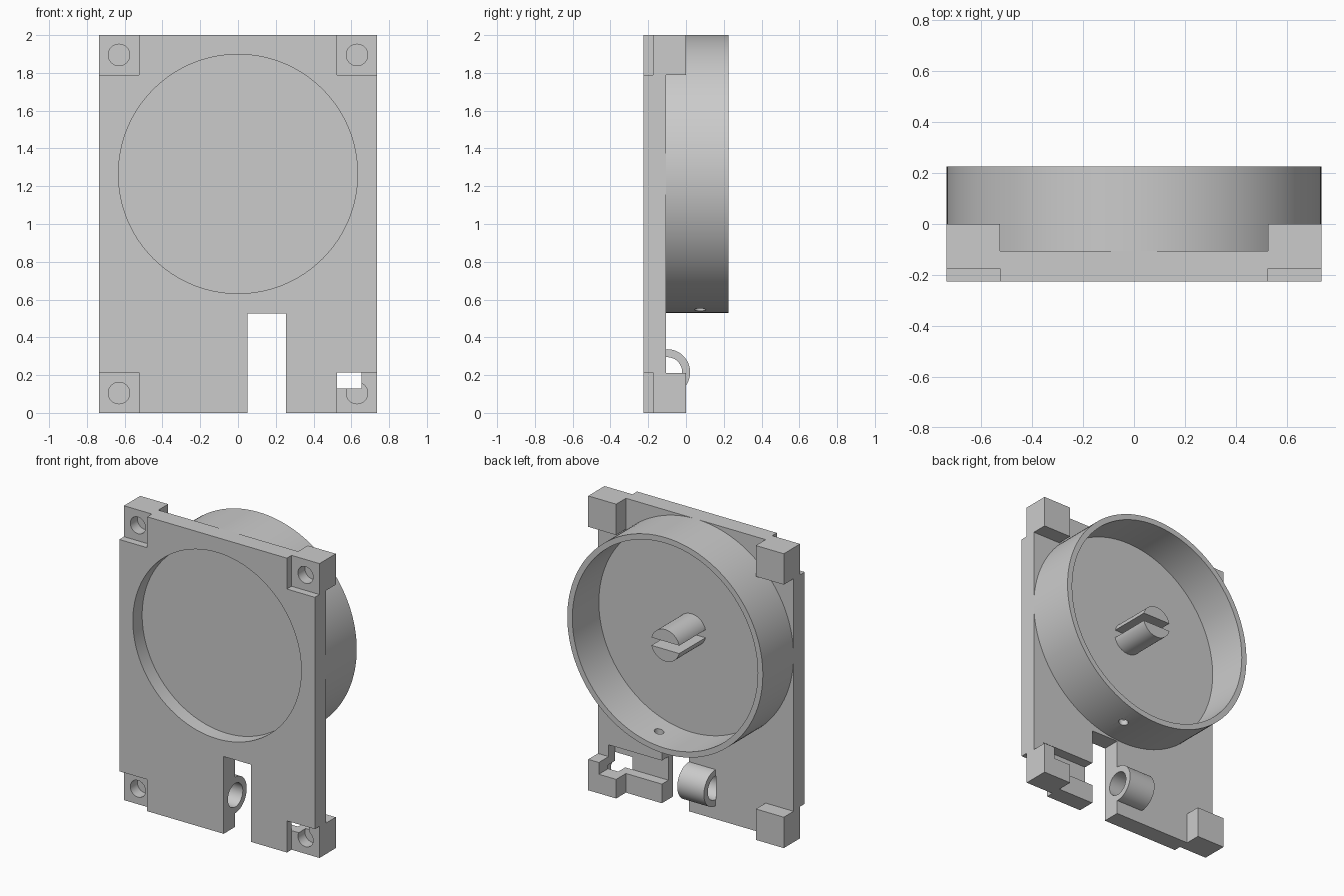
import bpy, math
from mathutils import Matrix, Vector

if "Cube" in bpy.data.objects:
    bpy.data.objects.remove(bpy.data.objects["Cube"], do_unlink=True)

grey = bpy.data.materials.new("plain_grey")
grey.use_nodes = True
grey.diffuse_color = (0.6, 0.6, 0.6, 1)
grey.node_tree.nodes["Principled BSDF"].inputs["Base Color"].default_value = (0.6, 0.6, 0.6, 1)

HALF, FRONT, BACK = 0.735, -0.225, -0.105
DIAL_Z = 1.265


def finish(name):
    ob = bpy.context.object
    ob.name = name
    ob.data.materials.append(grey)
    return ob


def box(name, x, y, z):
    """Box from three (low, high) ranges."""
    spans = (x, y, z)
    bpy.ops.mesh.primitive_cube_add(size=1)
    ob = finish(name)
    ob.data.transform(Matrix.Translation([(a + b) / 2 for a, b in spans])
                      @ Matrix.Diagonal([b - a for a, b in spans]).to_4x4())
    return ob


def cylinder(name, radius, start, end, sides=64):
    """Cylinder running between two points."""
    start, end = Vector(start), Vector(end)
    axis = end - start
    bpy.ops.mesh.primitive_cylinder_add(vertices=sides, radius=radius, depth=axis.length)
    ob = finish(name)
    ob.data.transform(Matrix.Translation((start + end) / 2)
                      @ axis.to_track_quat("Z", "Y").to_matrix().to_4x4())
    return ob


def combine(target, tool, operation="DIFFERENCE"):
    bpy.context.view_layer.objects.active = target
    mod = target.modifiers.new("cut", "BOOLEAN")
    mod.operation, mod.solver, mod.object = operation, "EXACT", tool
    bpy.ops.object.modifier_apply(modifier=mod.name)
    bpy.data.objects.remove(tool, do_unlink=True)


def smooth(ob):
    bpy.ops.object.select_all(action="DESELECT")
    ob.select_set(True)
    bpy.context.view_layer.objects.active = ob
    bpy.ops.object.shade_smooth_by_angle(angle=math.radians(30))


# Base plate with a corner post behind each corner
plate = box("base_plate", (-HALF, HALF), (FRONT, BACK), (0, 2))
corners = [(sx, top) for sx in (-1, 1) for top in (False, True)]
for sx, top in corners:
    x = sorted((sx * 0.525, sx * HALF))
    z = (1.79, 2) if top else (0, 0.21)
    combine(plate, box("post", x, (-0.15, 0), z), "UNION")

# Cable tube beside the slot
combine(plate, cylinder("tube", 0.122, (-0.15, -0.1, 0.215), (0.1, -0.1, 0.215)), "UNION")

# Front notches and blind screw holes
for sx, top in corners:
    x = sorted((sx * 0.525, sx * 0.8))
    z = (1.79, 2.1) if top else (-0.1, 0.215)
    combine(plate, box("notch", x, (-0.3, -0.175), z))
    hx, hz = sx * 0.63, 1.895 if top else 0.105
    combine(plate, cylinder("hole", 0.057, (hx, -0.2, hz), (hx, -0.1, hz), 32))

# Front recess, bottom slot, rear pocket and tube bore
combine(plate, cylinder("recess", 0.633, (0, -0.3, DIAL_Z), (0, -0.125, DIAL_Z), 128))
combine(plate, box("slot", (0.05, 0.255), (-0.3, 0.1), (-0.1, 0.525)))
combine(plate, box("pocket", (0.2, 0.655), (-0.175, 0.1), (0.13, 0.29)))
combine(plate, cylinder("bore", 0.08, (-0.151, -0.1, 0.215), (0.1, -0.1, 0.215), 48))
smooth(plate)

# Round housing: open cup with a floor and a small drain hole
cup = cylinder("round_housing", HALF, (0, BACK, DIAL_Z), (0, 0.225, DIAL_Z), 128)
combine(cup, cylinder("hollow", 0.697, (0, -0.06, DIAL_Z), (0, 0.4, DIAL_Z), 128))
combine(cup, cylinder("drain", 0.03, (0.15, 0.075, 0.4), (0.15, 0.075, 0.8), 24))
smooth(cup)

# Slotted shaft in the middle of the housing
shaft = cylinder("slotted_shaft", 0.108, (0, -0.08, DIAL_Z), (0, 0.222, DIAL_Z))
combine(shaft, box("groove", (-0.2, 0.2), (-0.06, 0.3), (DIAL_Z - 0.027, DIAL_Z + 0.027)))
smooth(shaft)
